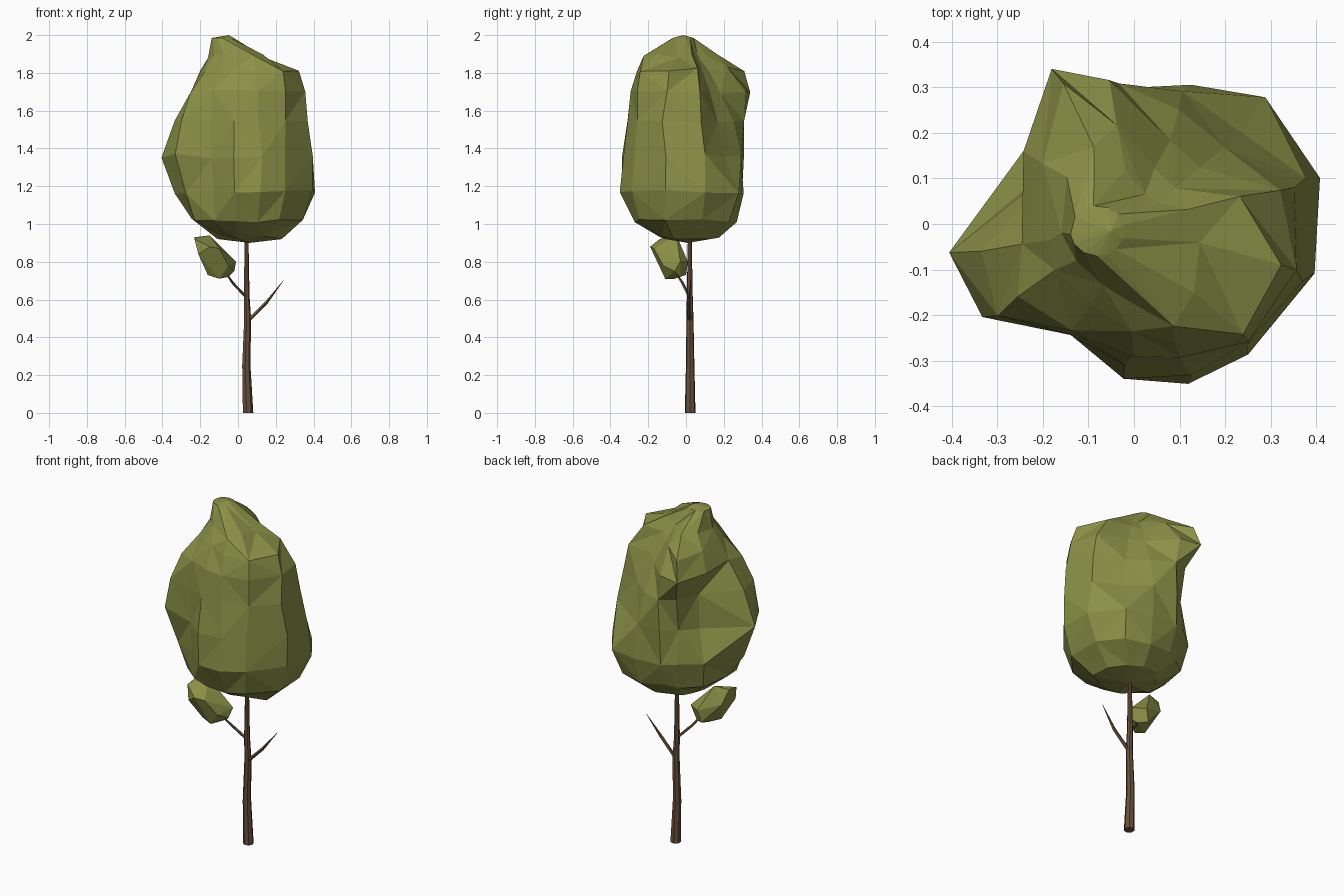
import bpy, bmesh, math, random
from mathutils import Vector

if "Cube" in bpy.data.objects:
    bpy.data.objects.remove(bpy.data.objects["Cube"])

random.seed(4)


def material(name, rgb):
    m = bpy.data.materials.new(name)
    m.diffuse_color = (*rgb, 1)
    m.use_nodes = True
    m.node_tree.nodes["Principled BSDF"].inputs["Base Color"].default_value = m.diffuse_color
    return m


LEAF = material("leaf_green", (0.26, 0.285, 0.064))
BARK = material("bark_brown", (0.14, 0.08, 0.044))


def finish(bm, name, mat):
    bmesh.ops.recalc_face_normals(bm, faces=bm.faces)
    me = bpy.data.meshes.new(name)
    bm.to_mesh(me)
    bm.free()
    me.materials.append(mat)
    ob = bpy.data.objects.new(name, me)
    bpy.context.collection.objects.link(ob)
    return ob


def limb(name, path, sides):
    """Tapered faceted tube through (x, y, z, radius) points."""
    bm = bmesh.new()
    pts = [Vector(p[:3]) for p in path]
    rings = []
    for i, p in enumerate(pts):
        d = pts[min(i + 1, len(pts) - 1)] - pts[max(i - 1, 0)]
        q = Vector((0, 0, 1)).rotation_difference(d)
        if i == 0 and p.z == 0:
            q.identity()
        ring = []
        for k in range(sides):
            a = math.tau * k / sides
            ring.append(bm.verts.new(p + q @ Vector((math.cos(a), math.sin(a), 0)) * path[i][3]))
        rings.append(ring)
    for a, b in zip(rings, rings[1:]):
        for k in range(sides):
            n = (k + 1) % sides
            bm.faces.new((a[k], a[n], b[n], b[k]))
    bm.faces.new(rings[0][::-1])
    bm.faces.new(rings[-1])
    return finish(bm, name, BARK)


# Trunk and two thin branches
limb("trunk", [(0.052, 0.022, 0, 0.029), (0.043, 0.022, 0.25, 0.023), (0.050, 0.021, 0.50, 0.019),
               (0.045, 0.020, 0.62, 0.016), (0.045, 0.020, 0.95, 0.010)], 7)
limb("bare_branch", [(0.05, 0.02, 0.485, 0.010), (0.15, 0.015, 0.585, 0.009), (0.24, 0.025, 0.70, 0.001)], 5)
limb("leafy_branch", [(0.045, 0.02, 0.61, 0.008), (-0.03, -0.02, 0.69, 0.007), (-0.07, -0.06, 0.75, 0.004)], 5)

# Crown: lobed outline radii at each height, along these directions
directions = [14, 42, 68, 98, 116, 145, 189, 212, 241, 268, 290, 313, 343]
profile = [
    (0.93, .23, .21, .19, .16, .13, .11, .11, .11, .12, .12, .15, .18, .24),
    (1.02, .35, .34, .29, .25, .24, .25, .25, .27, .26, .27, .29, .33, .36),
    (1.17, .42, .40, .33, .30, .29, .29, .34, .32, .275, .34, .37, .38, .41),
    (1.36, .39, .31, .31, .31, .27, .22, .41, .39, .28, .34, .355, .37, .41),
    (1.55, .36, .26, .27, .31, .30, .21, .34, .36, .28, .31, .325, .36, .39),
    (1.70, .33, .19, .20, .32, .385, .29, .25, .30, .27, .29, .31, .36, .37),
    (1.82, .24, .12, .13, .22, .345, .24, .19, .20, .20, .235, .275, .34, .335),
    (1.89, .12, .07, .07, .12, .19, .18, .16, .15, .15, .17, .24, .20, .15),
]
bm = bmesh.new()
rings = []
for z, *radii in profile:
    ring = []
    for deg, r in zip(directions, radii):
        a = math.radians(deg + random.uniform(-2, 2))
        ring.append(bm.verts.new((r * math.cos(a), r * math.sin(a), z + random.uniform(-.012, .012))))
    rings.append(ring)
# Small flat-topped peak, set off to the left
rings.append([bm.verts.new((-.08 + .06 * math.cos(math.radians(d)), -.015 + .055 * math.sin(math.radians(d)), 1.985))
              for d in directions])
count = len(directions)
for i, (a, b) in enumerate(zip(rings, rings[1:])):
    for k in range(count):
        n = (k + 1) % count
        if (i + k) % 2:
            bm.faces.new((a[k], a[n], b[n]))
            bm.faces.new((a[k], b[n], b[k]))
        else:
            bm.faces.new((a[k], a[n], b[k]))
            bm.faces.new((a[n], b[n], b[k]))
for ring, tip in ((rings[0], (0.06, 0.01, 0.90)), (rings[-1], (-0.05, -0.015, 2.0))):
    c = bm.verts.new(tip)
    for k in range(count):
        bm.faces.new((ring[k], ring[(k + 1) % count], c))
finish(bm, "crown", LEAF)

# Small leaf clump: faceted hull around the branch end
clump = [(-.23, -.14, .92), (-.23, -.07, .93), (-.15, -.05, .94), (-.21, -.03, .85), (-.11, -.04, .89),
         (-.21, -.16, .84), (-.15, -.19, .88), (-.10, -.17, .87), (-.01, -.03, .80), (-.08, .01, .80),
         (-.02, -.06, .75), (-.05, -.03, .72), (-.10, -.06, .71), (-.10, -.11, .71), (-.16, -.10, .73),
         (-.05, -.12, .78), (-.10, 0, .73)]
bm = bmesh.new()
for p in clump:
    bm.verts.new(p)
bmesh.ops.convex_hull(bm, input=bm.verts)
bmesh.ops.delete(bm, geom=[v for v in bm.verts if not v.link_faces], context='VERTS')
finish(bm, "leaf_clump", LEAF)
